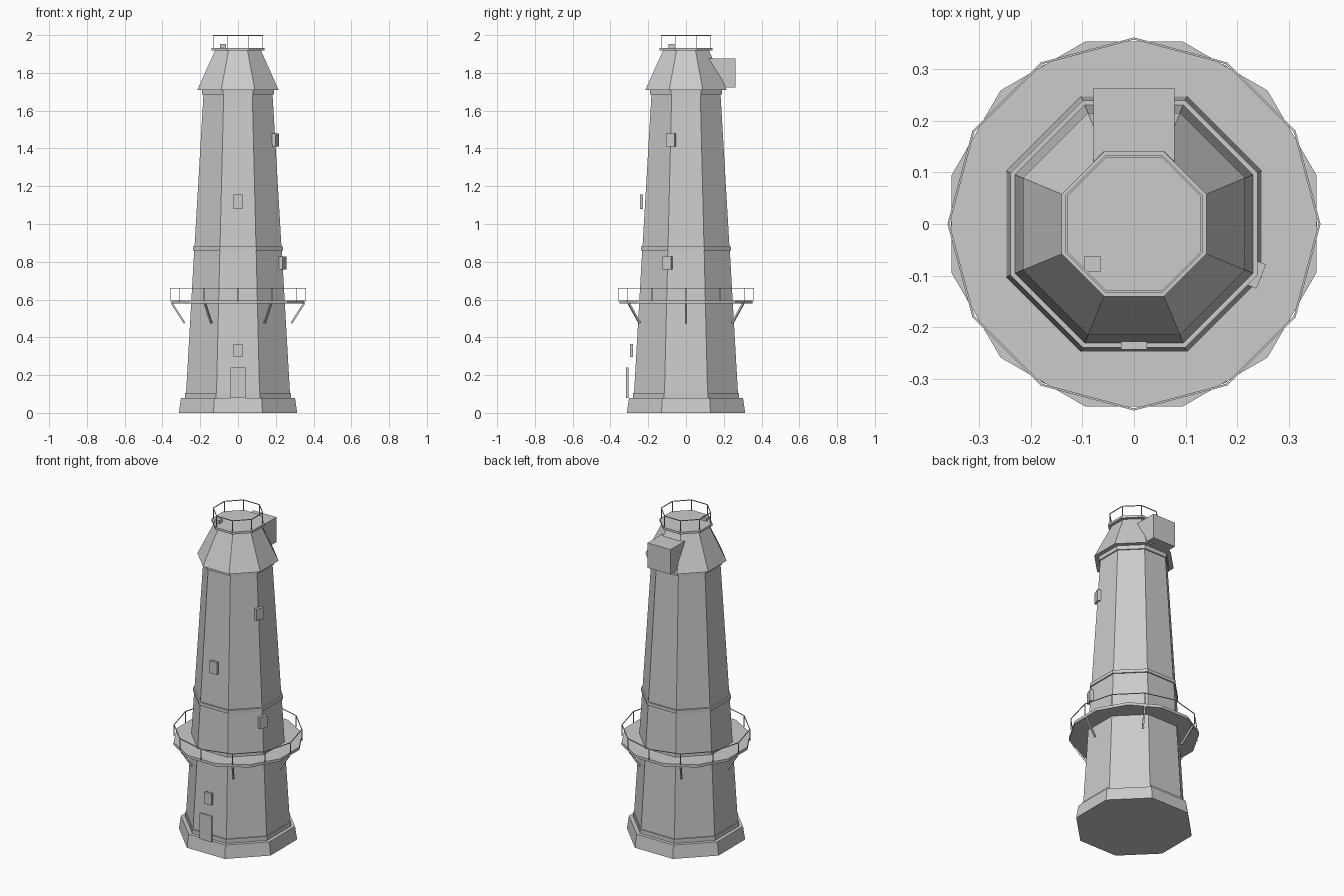
import bpy
import bmesh
from math import cos, sin, pi, radians
from mathutils import Vector, Matrix

cube = bpy.data.objects.get("Cube")
if cube:
    bpy.data.objects.remove(cube, do_unlink=True)

grey = bpy.data.materials.new("stone_grey")
grey.use_nodes = True
GREY = (0.6, 0.6, 0.6, 1)
grey.diffuse_color = GREY
grey.node_tree.nodes["Principled BSDF"].inputs["Base Color"].default_value = GREY


def finish(name, bm):
    bmesh.ops.recalc_face_normals(bm, faces=bm.faces)
    mesh = bpy.data.meshes.new(name)
    bm.to_mesh(mesh)
    bm.free()
    mesh.materials.append(grey)
    obj = bpy.data.objects.new(name, mesh)
    bpy.context.collection.objects.link(obj)
    return obj


def polygon(radius, z, sides, start):
    return [Vector((radius * cos(start + 2 * pi * i / sides),
                    radius * sin(start + 2 * pi * i / sides), z)) for i in range(sides)]


def stack(name, profile, sides=8):
    """Closed solid from (apothem, height) rings with flat sides facing the axes."""
    bm = bmesh.new()
    rings = []
    for apothem, z in profile:
        points = polygon(apothem / cos(pi / sides), z, sides, pi / sides)
        rings.append([bm.verts.new(p) for p in points])
    for low, high in zip(rings, rings[1:]):
        for i in range(sides):
            j = (i + 1) % sides
            bm.faces.new((low[i], low[j], high[j], high[i]))
    bm.faces.new(rings[0])
    bm.faces.new(rings[-1])
    return finish(name, bm)


def block(name, centre, size, turn=0):
    bm = bmesh.new()
    matrix = (Matrix.Translation(centre) @ Matrix.Rotation(radians(turn), 4, "Z")
              @ Matrix.Diagonal((*size, 1)))
    bmesh.ops.create_cube(bm, size=1, matrix=matrix)
    return finish(name, bm)


def add_bar(bm, a, b, thick):
    axis = b - a
    matrix = (Matrix.Translation((a + b) / 2) @ axis.to_track_quat("Z", "Y").to_matrix().to_4x4()
              @ Matrix.Diagonal((thick, thick, axis.length, 1)))
    bmesh.ops.create_cube(bm, size=1, matrix=matrix)


def railing(name, radius, low, high, sides, start):
    bm = bmesh.new()
    feet = polygon(radius, low, sides, start)
    tops = polygon(radius, high, sides, start)
    for i in range(sides):
        add_bar(bm, feet[i], tops[i], 0.004)
        add_bar(bm, tops[i], tops[(i + 1) % sides], 0.004)
    return finish(name, bm)


# Tapered eight-sided tower with plinth and mouldings
stack("plinth", [(0.313, 0), (0.302, 0.08)])
stack("lower_tower", [(0.281, 0.08), (0.281, 0.105), (0.275, 0.105), (0.232, 0.86)])
stack("middle_moulding", [(0.239, 0.86), (0.239, 0.88)])
stack("upper_tower", [(0.23, 0.88), (0.183, 1.685)])
stack("upper_moulding", [(0.19, 1.685), (0.19, 1.71)])

# Cap, roof platform, hatch and rear housing
stack("cap", [(0.215, 1.71), (0.122, 1.918)])
stack("roof_platform", [(0.14, 1.918), (0.14, 1.932)])
railing("roof_railing", 0.131 / cos(pi / 8), 1.932, 1.998, 8, pi / 8)
block("roof_hatch", (-0.08, -0.077, 1.94), (0.031, 0.031, 0.024))
block("rear_housing", (0, 0.181, 1.8), (0.157, 0.164, 0.154))

# Twelve-sided gallery with railing and struts
stack("gallery_deck", [(0.353, 0.578), (0.353, 0.595)], 12)
railing("gallery_railing", 0.359, 0.59, 0.66, 12, 0)
bm = bmesh.new()
for outer, inner in zip(polygon(0.35, 0.58, 6, 0), polygon(0.283, 0.475, 6, 0)):
    add_bar(bm, outer, inner, 0.01)
finish("gallery_struts", bm)

# Door and windows
block("door", (0, -0.31, 0.16), (0.08, 0.013, 0.16))
block("front_lower_window", (0, -0.288, 0.33), (0.05, 0.016, 0.07))
block("front_upper_window", (0, -0.235, 1.118), (0.05, 0.016, 0.075))
block("side_lower_window", (0.237, -0.098, 0.793), (0.02, 0.05, 0.07), -22)
block("side_upper_window", (0.199, -0.079, 1.445), (0.02, 0.05, 0.07), -22)
